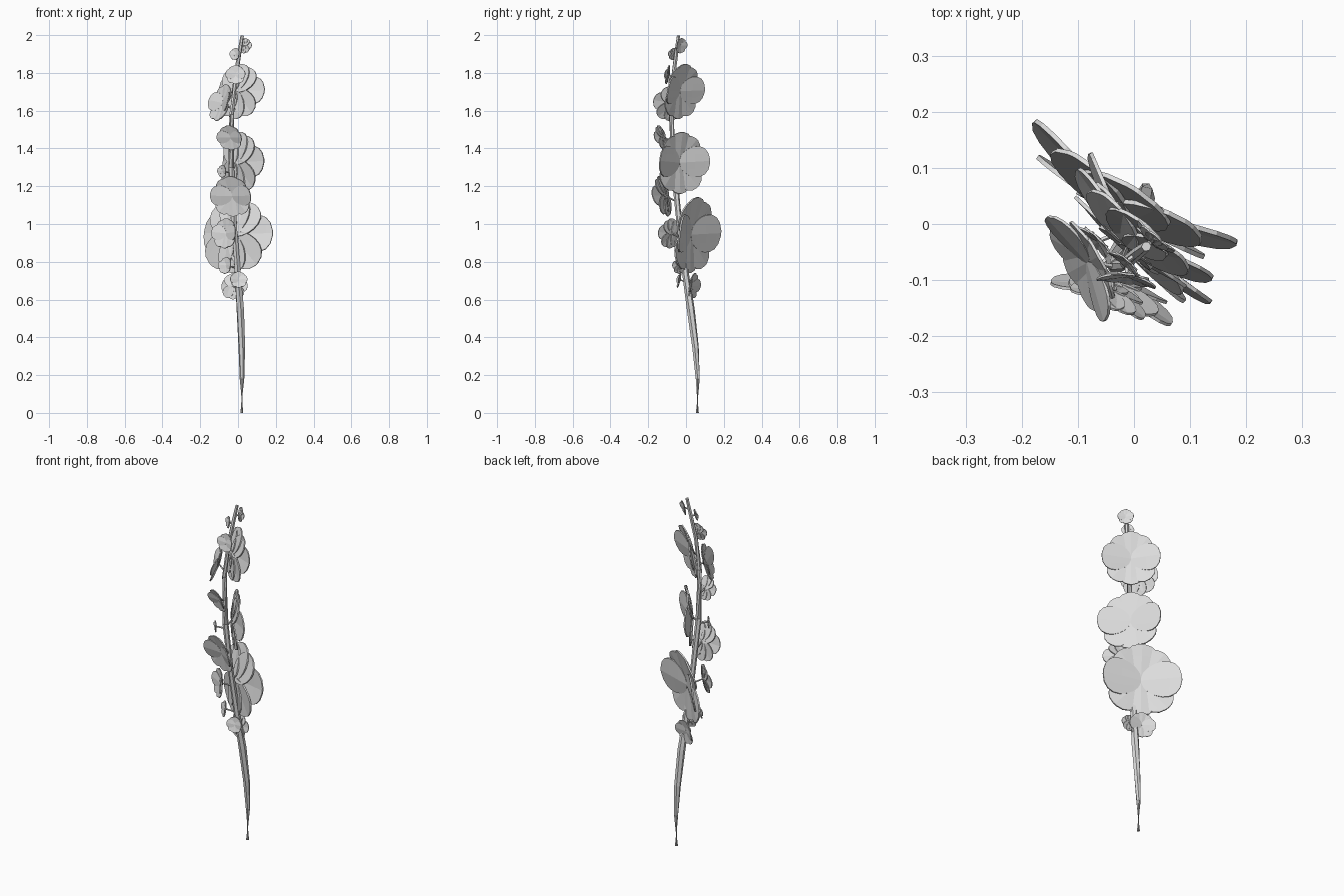
import bpy
import bmesh
from math import sin, cos, pi, radians
from mathutils import Vector, Matrix

if "Cube" in bpy.data.objects:
    bpy.data.objects.remove(bpy.data.objects["Cube"], do_unlink=True)

grey = bpy.data.materials.new("pale_grey")
grey.use_nodes = True
grey.diffuse_color = (0.72, 0.72, 0.72, 1)
grey.node_tree.nodes["Principled BSDF"].inputs["Base Color"].default_value = (0.72, 0.72, 0.72, 1)


def finish(bm, name):
    bmesh.ops.recalc_face_normals(bm, faces=bm.faces)
    mesh = bpy.data.meshes.new(name)
    bm.to_mesh(mesh)
    bm.free()
    mesh.materials.append(grey)
    obj = bpy.data.objects.new(name, mesh)
    bpy.context.collection.objects.link(obj)
    return obj


def tube(name, points, sides):
    """Tapered tube through (x, y, z, radius) points."""
    bm = bmesh.new()
    pts = [Vector(p[:3]) for p in points]
    rings = []
    for i, p in enumerate(points):
        along = pts[min(i + 1, len(pts) - 1)] - pts[max(i - 1, 0)]
        turn = along.to_track_quat('Z', 'Y')
        rings.append([bm.verts.new(pts[i] + turn @ Vector(
            (p[3] * cos(2 * pi * k / sides), p[3] * sin(2 * pi * k / sides), 0)))
            for k in range(sides)])
    for a, b in zip(rings, rings[1:]):
        for k in range(sides):
            n = (k + 1) % sides
            bm.faces.new((a[k], a[n], b[n], b[k]))
    bm.faces.new(rings[0][::-1])
    bm.faces.new(rings[-1])
    return finish(bm, name)


def petal(bm, angle, length, half_width, layer, cup, fold):
    """Rounded petal from the flower centre; Y points out of the bloom."""
    spin = Matrix.Rotation(-radians(angle), 3, 'Y')
    rows, cols = 9, (-1, -0.5, 0, 0.5, 1)
    grid = []
    for i in range(rows):
        a = pi * (0.04 + 0.93 * i / (rows - 1))
        t = (1 - cos(a)) / 2
        w = half_width * sin(a) ** 0.9 * (0.75 + 0.35 * t)
        grid.append([bm.verts.new(spin @ Vector((
            t * length, layer + cup * t - fold * abs(s) * sin(a), s * w)))
            for s in cols])
    for a, b in zip(grid, grid[1:]):
        for k in range(len(cols) - 1):
            bm.faces.new((a[k], a[k + 1], b[k + 1], b[k]))


# Petal layout: angle, length, half width, layer, cup, fold
PETALS = (
    (90, 0.97, 0.47, -0.01, 0.13, 0.03),
    (52, 0.95, 0.42, -0.04, 0.17, 0.03),
    (128, 0.95, 0.42, -0.04, 0.17, 0.03),
    (4, 1.02, 0.52, 0.02, 0.27, 0.04),
    (176, 1.02, 0.52, 0.02, 0.27, 0.04),
    (-48, 1.02, 0.45, -0.03, 0.17, 0.03),
    (-132, 1.02, 0.45, -0.03, 0.17, 0.03),
    (-90, 0.98, 0.42, 0.0, 0.1, 0.03),
)

# Main stem
STEM = [(0.02, 0.06, 0, 0.008), (0.021, 0.062, 0.18, 0.012), (0.02, 0.05, 0.35, 0.018),
        (0.012, 0.025, 0.55, 0.021), (0, 0, 0.72, 0.018), (-0.02, -0.035, 1.0, 0.015),
        (-0.036, -0.065, 1.3, 0.016), (-0.033, -0.078, 1.58, 0.013),
        (-0.015, -0.07, 1.76, 0.011), (0.006, -0.052, 1.9, 0.011), (0.022, -0.04, 1.997, 0.009)]
tube("main_stem", STEM, 6)


def stem_at(z):
    for a, b in zip(STEM, STEM[1:]):
        if a[2] <= z <= b[2]:
            return Vector(a[:3]).lerp(Vector(b[:3]), (z - a[2]) / (b[2] - a[2]))


def flower(name, centre, radius, yaw, tilt):
    bm = bmesh.new()
    for p in PETALS:
        petal(bm, *p)
    obj = finish(bm, name)
    place = (Matrix.Translation(centre) @ Matrix.Rotation(radians(yaw - 90), 4, 'Z')
             @ Matrix.Rotation(radians(tilt), 4, 'X') @ Matrix.Scale(radius, 4))
    obj.data.transform(place)
    shell = obj.modifiers.new("petal_thickness", 'SOLIDIFY')
    shell.thickness = 0.002 + 0.03 * radius
    shell.offset = 0
    # Short stalk joining the bloom to the stem
    root = stem_at(centre[2] - 0.3 * radius)
    tube(name + "_stalk", [(*root, 0.005), (*centre, 0.004)], 5)


# Blooms: name, centre, radius, facing direction, upward tilt
FLOWERS = (
    ("lower_large_bloom", (-0.028, 0.023, 0.945), 0.207, 59, -7),
    ("middle_large_bloom", (-0.008, -0.037, 1.325), 0.168, 39, -3),
    ("upper_large_bloom", (-0.008, -0.034, 1.705), 0.152, 51, -10),
    ("upper_side_bloom", (-0.08, -0.067, 1.64), 0.104, 209, 18),
    ("upper_front_bloom", (-0.04, -0.122, 1.46), 0.07, 248, -18),
    ("middle_front_bloom", (-0.03, -0.11, 1.15), 0.112, 251, -13),
    ("lower_side_bloom", (-0.062, -0.076, 0.95), 0.082, 230, 6),
    ("low_back_bloom", (-0.025, 0.032, 0.672), 0.072, 70, -8),
    ("low_front_bloom", (0.003, -0.032, 0.705), 0.045, 275, 12),
    ("low_side_bud", (-0.063, -0.03, 0.78), 0.046, 225, 10),
    ("middle_side_bud", (-0.08, -0.088, 1.28), 0.034, 220, 0),
    ("high_front_bud", (-0.012, -0.092, 1.79), 0.052, 262, 10),
    ("top_bud", (0.032, -0.03, 1.945), 0.042, 50, -10),
    ("top_side_bud", (-0.013, -0.066, 1.9), 0.033, 230, 10),
)
for f in FLOWERS:
    flower(*f)
